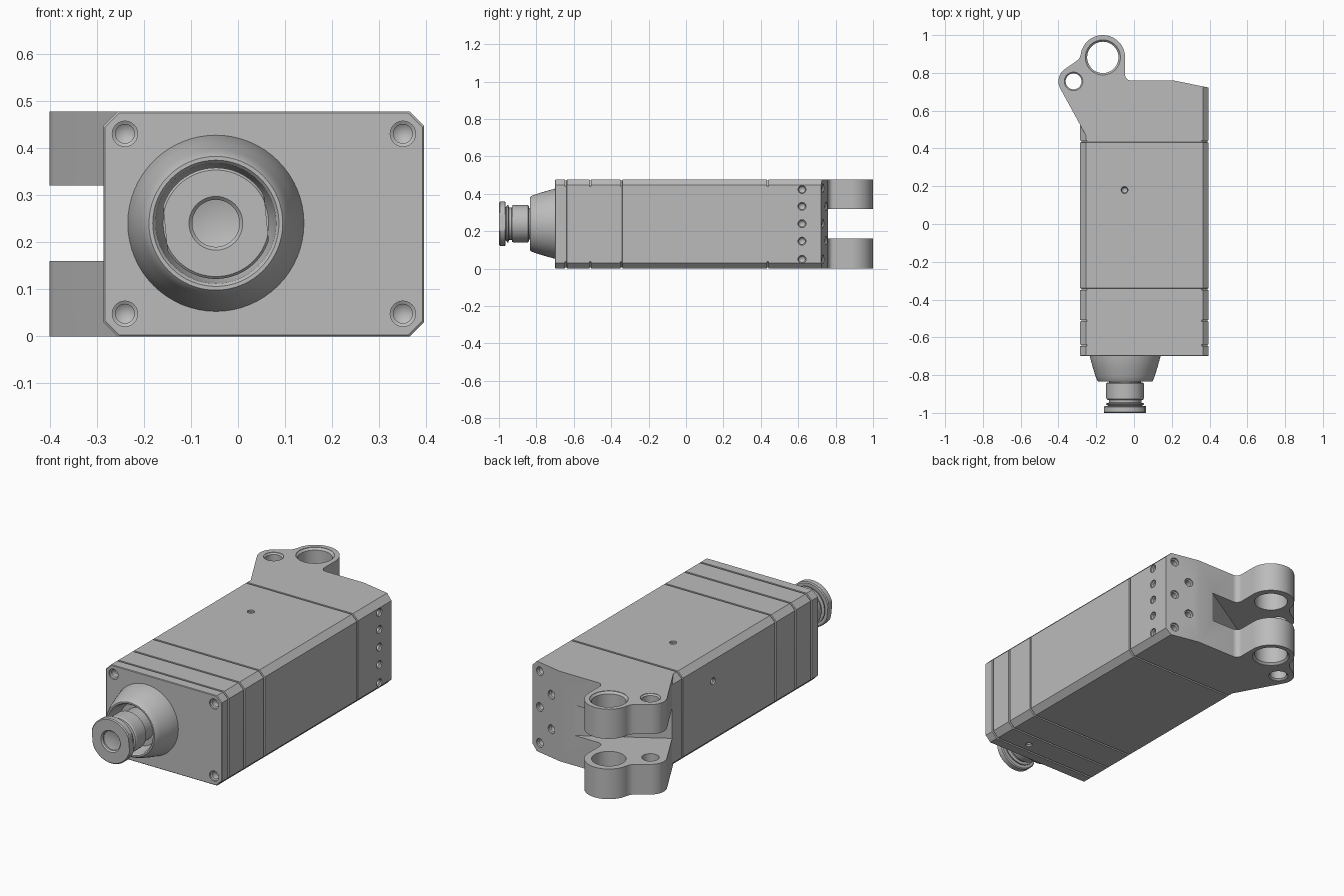
import bpy, bmesh, math
from mathutils import Vector

if "Cube" in bpy.data.objects:
    bpy.data.objects.remove(bpy.data.objects["Cube"])

# Single metal colour
metal = bpy.data.materials.new("grey_metal")
metal.use_nodes = True
GREY = (0.5, 0.5, 0.5, 1)
metal.diffuse_color = GREY
metal.node_tree.nodes["Principled BSDF"].inputs["Base Color"].default_value = GREY

LEFT, RIGHT, TOP, CH = -0.285, 0.395, 0.477, 0.03
BACK = 0.76


def finish(bm, name):
    bmesh.ops.remove_doubles(bm, verts=bm.verts, dist=1e-5)
    bmesh.ops.recalc_face_normals(bm, faces=bm.faces)
    mesh = bpy.data.meshes.new(name)
    bm.to_mesh(mesh)
    bm.free()
    mesh.materials.append(metal)
    ob = bpy.data.objects.new(name, mesh)
    bpy.context.collection.objects.link(ob)
    return ob


def loft(name, rings):
    """Skin a list of closed rings and cap both ends."""
    bm = bmesh.new()
    loops = [[bm.verts.new(p) for p in ring] for ring in rings]
    n = len(loops[0])
    for a, b in zip(loops, loops[1:]):
        for i in range(n):
            bm.faces.new((a[i], a[(i + 1) % n], b[(i + 1) % n], b[i]))
    bm.faces.new(loops[0])
    bm.faces.new(loops[-1])
    return finish(bm, name)


def prism(name, outline, z0, z1):
    return loft(name, [[(x, y, z) for x, y in outline] for z in (z0, z1)])


def add_lathe(bm, profile, origin, axis, n=48):
    """Turn (radius, distance) points around an axis."""
    rot = Vector(axis).to_track_quat('Z', 'Y')
    rings = []
    for r, d in profile:
        rings.append([bm.verts.new(Vector(origin) + rot @ Vector(
            (r * math.cos(math.tau * i / n), r * math.sin(math.tau * i / n), d)))
            for i in range(n)])
    for a, b in zip(rings, rings[1:]):
        for i in range(n):
            bm.faces.new((a[i], a[(i + 1) % n], b[(i + 1) % n], b[i]))
    bmesh.ops.remove_doubles(bm, verts=bm.verts, dist=1e-5)


def lathe(name, profile, origin, axis, n=48):
    bm = bmesh.new()
    add_lathe(bm, profile, origin, axis, n)
    return finish(bm, name)


def boolean(ob, cutter, operation='DIFFERENCE'):
    mod = ob.modifiers.new("cut", 'BOOLEAN')
    mod.operation, mod.object, mod.solver = operation, cutter, 'EXACT'
    bpy.context.view_layer.objects.active = ob
    bpy.ops.object.modifier_apply(modifier=mod.name)
    bpy.data.objects.remove(cutter)


def drill(ob, holes):
    """Cut countersunk holes given as (position, inward direction, radius)."""
    bm = bmesh.new()
    for pos, axis, r in holes:
        add_lathe(bm, [(0, -0.01), (r, -0.01), (r, 0.008), (0.75 * r, 0.012),
                       (0.75 * r, 0.045), (0, 0.06)], pos, axis, 24)
    boolean(ob, finish(bm, "hole_cutter"))


def arc(cx, cy, r, a0, a1, n):
    return [(cx + r * math.cos(math.radians(a0 + (a1 - a0) * i / n)),
             cy + r * math.sin(math.radians(a0 + (a1 - a0) * i / n)))
            for i in range(n + 1)]


def section(y, inset=0):
    """Chamfered rectangle across the housing."""
    l, r, b, t = LEFT + inset, RIGHT - inset, inset, TOP - inset
    return [(x, y, z) for x, z in (
        (l + CH, b), (r - CH, b), (r, b + CH), (r, t - CH),
        (r - CH, t), (l + CH, t), (l, t - CH), (l, b + CH))]


# Main housing with seam grooves between its segments
rings = [section(-0.7, 0.003), section(-0.697)]
for seam in (-0.642, -0.512, -0.345, 0.437):
    rings += [section(seam - 0.005), section(seam - 0.004, 0.007),
              section(seam + 0.004, 0.007), section(seam + 0.005)]
rings.append(section(0.47))
housing = loft("main_housing", rings)
holes = [((x, -0.7, z), (0, 1, 0), 0.027) for x in (-0.24, 0.35) for z in (0.048, 0.43)]
holes += [((-0.05, 0.18, TOP), (0, 0, -1), 0.018),
          ((LEFT, 0.18, 0.335), (1, 0, 0), 0.018),
          ((0.2, -0.59, 0), (0, 0, 1), 0.018)]
drill(housing, holes)

# Rear block with the forked hinge lugs
big, small = (-0.165, 0.882), (-0.32, 0.755)
outline = [(RIGHT, 0.47), (LEFT + CH, 0.47)]
outline += arc(*small, 0.08, 208, 125, 14)
outline += [(-0.31, 0.859), (-0.295, 0.871), (-0.286, 0.884)]
outline += arc(*big, 0.118, 172, 0, 36)
outline += arc(-0.017, 0.79, 0.03, 180, 270, 8)
outline += [(0.21, BACK), (RIGHT, 0.722)]
rear = prism("rear_fork_block", outline, 0, TOP)

# Corner chamfers on the rear block
low, high = -0.1, TOP + 0.1
corner = [(-0.6, low), (RIGHT - CH - 0.1, low), (RIGHT, CH), (RIGHT, TOP - CH),
          (RIGHT - CH - 0.1, high), (-0.6, high)]
boolean(rear, loft("chamfer_cutter", [[(x, y, z) for x, z in corner] for y in (0.3, 1.2)]),
        'INTERSECT')

# Slanted slot between the lugs
boolean(rear, prism("slot_cutter", [(0.22, 0.82), (-0.48, 0.40), (-0.6, 1.1), (0.22, 1.1)],
                    0.16, 0.32))

# Pin bores with chamfered rims
bm = bmesh.new()
for (x, y), r, c in ((big, 0.083, 0.01), (small, 0.042, 0.007)):
    add_lathe(bm, [(0, -0.02), (r + c, -0.02), (r + c, 0.002), (r, c + 0.002),
                   (r, TOP - c - 0.002), (r + c, TOP - 0.002), (r + c, TOP + 0.02),
                   (0, TOP + 0.02)], (x, y, 0), (0, 0, 1))
boolean(rear, finish(bm, "bore_cutter"))

# Screw holes on the side and on the slanted rear face
inward = Vector((-0.2, -0.97, 0)).normalized()
holes = [((RIGHT, 0.62, z), (-1, 0, 0), 0.021) for z in (0.05, 0.147, 0.24, 0.333, 0.423)]
holes += [((0.345, 0.732, z), inward, 0.023) for z in (0.05, 0.24, 0.43)]
holes += [((0.265, 0.748, z), inward, 0.023) for z in (0.15, 0.333)]
drill(rear, holes)

# Small wedge joining the chamfered side to the lugs
bm = bmesh.new()
for z, zc in ((CH, 0), (TOP - CH, TOP)):
    for p in ((LEFT, 0.47, z), (LEFT, 0.523, z), (LEFT + CH, 0.47, zc)):
        bm.verts.new(p)
bmesh.ops.convex_hull(bm, input=bm.verts)
wedge = finish(bm, "side_wedge")

# Front collar with a recessed mouth
FRONT, centre = (0, -1, 0), (-0.047, -0.7, 0.24)
collar = lathe("front_collar", [
    (0, -0.01), (0.187, -0.01), (0.187, 0.002), (0.171, 0.06), (0.157, 0.105),
    (0.148, 0.128), (0.142, 0.135), (0.134, 0.135), (0.128, 0.128),
    (0.122, 0.09), (0.112, 0.06), (0, 0.06)], centre, FRONT, 64)

# Stepped spindle
spindle = lathe("spindle", [
    (0, 0.05), (0.085, 0.05), (0.085, 0.14), (0.095, 0.14), (0.1, 0.145), (0.1, 0.222),
    (0.096, 0.23), (0.086, 0.232), (0.086, 0.246), (0.1, 0.25), (0.1, 0.256),
    (0.09, 0.262), (0.09, 0.268), (0, 0.268)], centre, FRONT)

# End flange with a conical bore and two tilted flats
flange = lathe("end_flange", [
    (0, 0.269), (0.112, 0.264), (0.118, 0.268), (0.118, 0.295), (0.113, 0.3),
    (0.057, 0.3), (0.05, 0.293), (0.05, 0.285), (0, 0.271)], centre, FRONT, 96)
side = Vector((math.cos(0.1), 0, math.sin(0.1)))
for v in flange.data.vertices:
    d = (v.co - Vector(centre)).dot(side)
    if abs(d) > 0.108:
        v.co -= side * (d - math.copysign(0.108, d))

# Smooth curved surfaces, keep machined edges sharp
bpy.ops.object.select_all(action='DESELECT')
for ob in (housing, rear, wedge, collar, spindle, flange):
    ob.select_set(True)
bpy.context.view_layer.objects.active = housing
bpy.ops.object.shade_smooth_by_angle(angle=math.radians(25))
